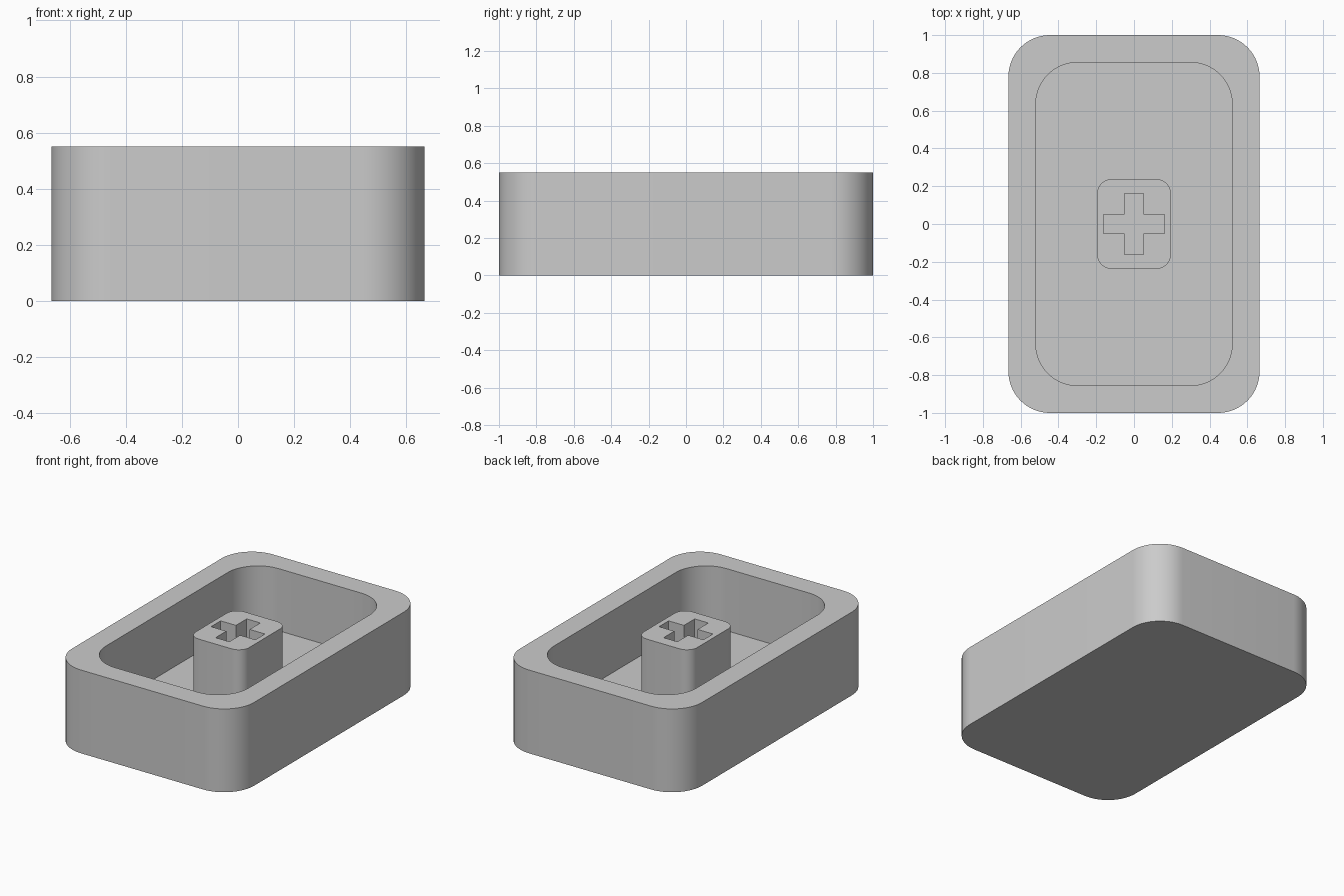
import bpy
import bmesh
import math

cube = bpy.data.objects.get("Cube")
if cube:
    bpy.data.objects.remove(cube, do_unlink=True)

HEIGHT, FLOOR = 0.55, 0.14

grey = bpy.data.materials.new("light grey plastic")
grey.use_nodes = True
colour = (0.6, 0.6, 0.6, 1)
grey.diffuse_color = colour
grey.node_tree.nodes["Principled BSDF"].inputs["Base Color"].default_value = colour


def rounded_rect(hx, hy, radius, steps=16):
    """Counter-clockwise outline of a rectangle with round corners."""
    points = []
    for corner, (sx, sy) in enumerate(((1, 1), (-1, 1), (-1, -1), (1, -1))):
        for i in range(steps + 1):
            a = (corner + i / steps) * math.pi / 2
            points.append((sx * (hx - radius) + radius * math.cos(a),
                           sy * (hy - radius) + radius * math.sin(a)))
    return points


def cross(arm, half):
    """Outline of a plus sign."""
    quarter = [(arm, -half), (arm, half), (half, half)]
    points = []
    for _ in range(4):
        points += quarter
        quarter = [(-y, x) for x, y in quarter]
    return points


def ring(bm, outline, z):
    return [bm.verts.new((x, y, z)) for x, y in outline]


def bridge(bm, a, b):
    n = len(a)
    for i in range(n):
        j = (i + 1) % n
        bm.faces.new((a[i], a[j], b[j], b[i]))


def finish(bm, name, smooth=True):
    bmesh.ops.recalc_face_normals(bm, faces=bm.faces)
    mesh = bpy.data.meshes.new(name)
    bm.to_mesh(mesh)
    bm.free()
    mesh.materials.append(grey)
    obj = bpy.data.objects.new(name, mesh)
    bpy.context.collection.objects.link(obj)
    bpy.ops.object.select_all(action="DESELECT")
    obj.select_set(True)
    bpy.context.view_layer.objects.active = obj
    bpy.ops.object.shade_smooth_by_angle(angle=math.radians(30))
    return obj


# Hollow shell: outside wall, rim, inside wall and floor
outside = rounded_rect(0.665, 1.0, 0.22)
inside = rounded_rect(0.52, 0.855, 0.22)
bm = bmesh.new()
rings = [ring(bm, outside, 0), ring(bm, outside, HEIGHT),
         ring(bm, inside, HEIGHT), ring(bm, inside, FLOOR)]
for lower, upper in zip(rings, rings[1:]):
    bridge(bm, lower, upper)
bm.faces.new(rings[0])
bm.faces.new(rings[-1])
finish(bm, "shell")

# Central stem, flush with the rim, with a cross-shaped socket
bm = bmesh.new()
stem_outline = rounded_rect(0.195, 0.237, 0.075, 10)
socket_outline = cross(0.162, 0.05)
tops = []
for outline in (stem_outline, socket_outline):
    top = ring(bm, outline, HEIGHT)
    bridge(bm, ring(bm, outline, FLOOR), top)
    tops.append(top)
edges = [bm.edges.get((top[i - 1], top[i])) for top in tops for i in range(len(top))]
bmesh.ops.triangle_fill(bm, edges=edges, use_beauty=True, normal=(0, 0, 1))
# Socket walls face the opening, outer walls face away from the centre
obj = finish(bm, "stem")
